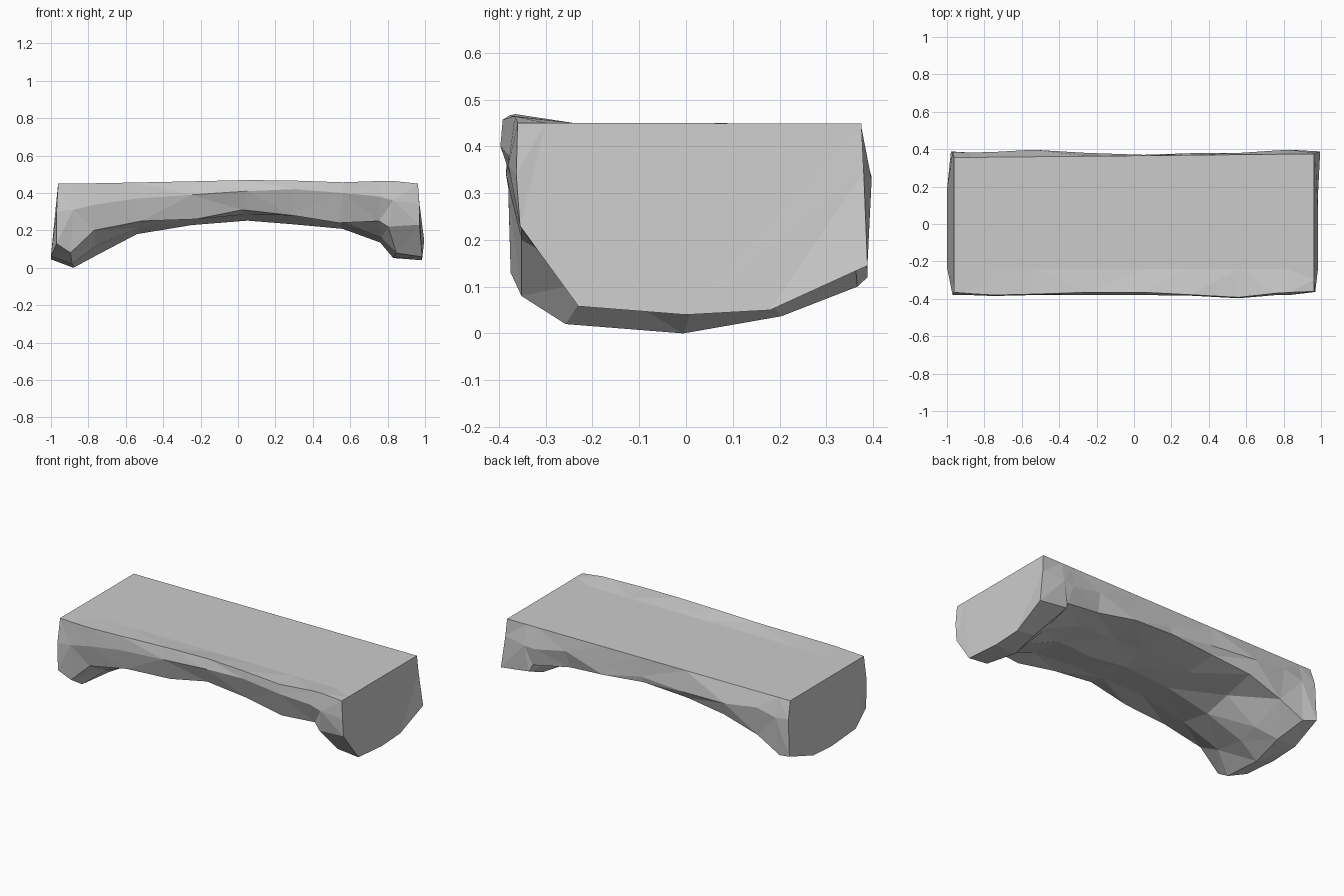
import bpy, bmesh, random

random.seed(4)

# Stations along the slab:
# x, top front y, top front z, front crease z, front lip z, belly z, back lip z, back bulge y
STATIONS = [
    (-0.97, -0.365, 0.450, 0.30, 0.13, 0.045, 0.12, 0.385),
    (-0.88, -0.372, 0.450, 0.31, 0.08, 0.000, 0.10, 0.382),
    (-0.75, -0.380, 0.452, 0.34, 0.20, 0.070, 0.18, 0.385),
    (-0.54, -0.375, 0.456, 0.37, 0.25, 0.180, 0.25, 0.397),
    (-0.25, -0.365, 0.462, 0.39, 0.26, 0.228, 0.28, 0.380),
    (0.05, -0.365, 0.469, 0.41, 0.31, 0.252, 0.30, 0.370),
    (0.30, -0.378, 0.466, 0.42, 0.28, 0.232, 0.28, 0.375),
    (0.56, -0.392, 0.457, 0.40, 0.24, 0.208, 0.25, 0.380),
    (0.76, -0.370, 0.464, 0.38, 0.25, 0.135, 0.21, 0.393),
    (0.83, -0.366, 0.464, 0.36, 0.22, 0.052, 0.17, 0.397),
    (0.97, -0.360, 0.450, 0.34, 0.23, 0.040, 0.145, 0.380),
]


def ring(i, s):
    """Closed cross-section, from the flat top round the front, belly and back."""
    x, tf, tz, cz, lf, belly, lb, bulge = s
    first, last = i == 0, i == len(STATIONS) - 1
    mid = not (first or last)
    side = -1 if first else 1

    def bump(a):
        return random.uniform(0, a) if mid else 0.0

    def shift(a):
        return random.uniform(-a, a) if mid else 0.0

    out = 0.0 if mid else side * 0.015
    inn = 0.0 if mid else -side * 0.008
    lip_y = -0.355 if not first else -0.375
    back_top = 0.355 + 0.02 * (x + 0.97) / 1.94
    if first:
        fx = -0.03
    else:
        fx = out
    return [
        (x + inn, -0.24 if mid else -0.3, 0.45),
        (x + inn, tf, tz),
        (x, min(tf, -0.375) - 0.005 if not last else -0.363, cz),
        (x + shift(0.03), lip_y + bump(0.03), lf),
        (x + fx + shift(0.03), -0.23 + shift(0.04), belly + 0.018 + bump(0.03)),
        (x + fx, shift(0.03), belly),
        (x + fx + shift(0.03), 0.18 + shift(0.04), belly + 0.010 + bump(0.035)),
        (x + out * (1.7 if last else 0.6) + shift(0.03), 0.388 - bump(0.04), lb),
        (x, bulge, 0.345 + shift(0.025)),
        (x + inn, back_top, 0.449),
    ]


# Arched stone slab lofted through the stations
bm = bmesh.new()
rings = [[bm.verts.new(p) for p in ring(i, s)] for i, s in enumerate(STATIONS)]
n = len(rings[0])
for a, b in zip(rings, rings[1:]):
    for k in range(n):
        j = (k + 1) % n
        bm.faces.new((a[k], a[j], b[j], b[k]))

# Flat broken ends
bm.faces.new(rings[0])
bm.faces.new(rings[-1])

# Triangulated facets give the chiselled look
bmesh.ops.recalc_face_normals(bm, faces=bm.faces)
bmesh.ops.triangulate(bm, faces=bm.faces)
bmesh.ops.recalc_face_normals(bm, faces=bm.faces)

mesh = bpy.data.meshes.new("stone_arch_slab")
bm.to_mesh(mesh)
bm.free()
slab = bpy.data.objects.new("stone_arch_slab", mesh)
bpy.context.collection.objects.link(slab)
